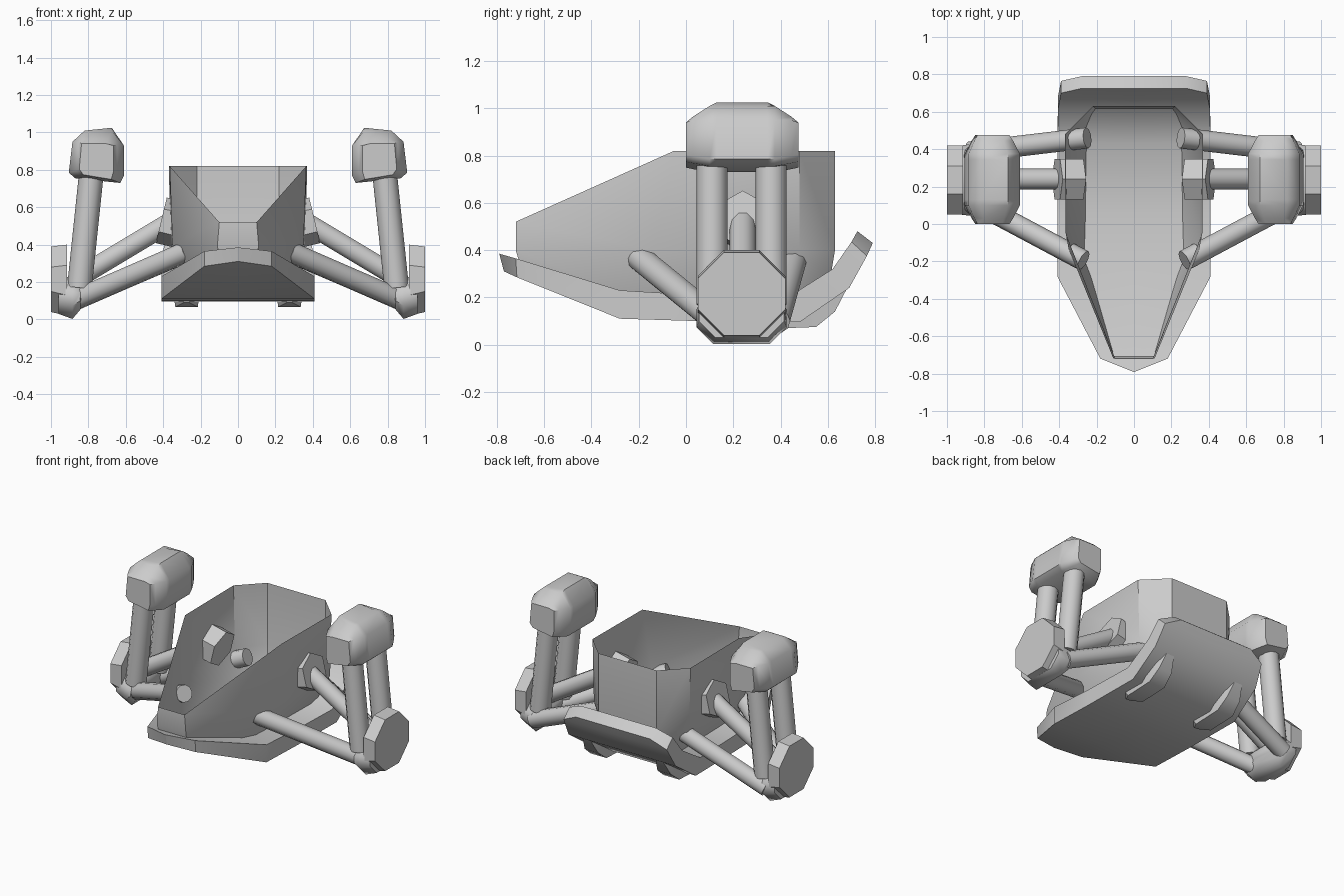
import bpy, bmesh, math
from mathutils import Vector

if "Cube" in bpy.data.objects:
    bpy.data.objects.remove(bpy.data.objects["Cube"])


def finish(name, bm, angle=40):
    """Turn a bmesh half into an object mirrored across x = 0."""
    bmesh.ops.remove_doubles(bm, verts=bm.verts, dist=0.0005)
    bmesh.ops.recalc_face_normals(bm, faces=bm.faces)
    me = bpy.data.meshes.new(name)
    bm.to_mesh(me)
    bm.free()
    ob = bpy.data.objects.new(name, me)
    bpy.context.collection.objects.link(ob)
    m = ob.modifiers.new("Mirror", 'MIRROR')
    m.use_clip = True
    m.merge_threshold = 0.001
    bpy.ops.object.select_all(action='DESELECT')
    bpy.context.view_layer.objects.active = ob
    ob.select_set(True)
    bpy.ops.object.shade_smooth_by_angle(angle=math.radians(angle))
    return ob


def loft(name, rows, closed=False, cap=False, angle=40):
    """Skin a list of equal-length point rows."""
    bm = bmesh.new()
    vs = [[bm.verts.new(p) for p in r] for r in rows]
    n = len(rows[0])
    for a, b in zip(vs, vs[1:]):
        for i in range(n if closed else n - 1):
            j = (i + 1) % n
            bm.faces.new((a[i], a[j], b[j], b[i]))
    if cap:
        bm.faces.new(vs[0])
        bm.faces.new(vs[-1])
    return finish(name, bm, angle)


def rod(name, p, q, r, sides=10, r2=None, turn=0.0):
    """Capped prism from p to q."""
    p, q = Vector(p), Vector(q)
    rot = (q - p).to_track_quat('Z', 'Y')
    rows = []
    for c, rad in ((p, r), (q, r2 or r)):
        rows.append([c + rot @ Vector((rad * math.cos(turn + 2 * math.pi * i / sides),
                                       rad * math.sin(turn + 2 * math.pi * i / sides), 0))
                     for i in range(sides)])
    return loft(name, rows, True, True, 50)


# Open tub: rim, waist and bottom rows running nose to tail
loft("hull_tub", [
    [(0, -.72, .52), (.10, -.72, .52), (.365, -.05, .82), (.37, .48, .82), (.22, .63, .82), (0, .63, .82)],
    [(0, -.72, .40), (.11, -.72, .40), (.35, -.13, .40), (.36, .48, .40), (.22, .63, .40), (0, .63, .40)],
    [(0, -.69, .30), (.10, -.69, .30), (.25, -.20, .19), (.25, .48, .19), (.20, .61, .28), (0, .61, .28)],
])

# Belly plate: stations of half width, top (y, z), bottom (y, z)
stations = [
    (.004, -.79, .385, -.77, .31), (.18, -.72, .365, -.715, .285),
    (.41, -.28, .23, -.28, .11), (.41, .05, .21, .05, .10),
    (.41, .43, .20, .48, .095), (.405, .62, .32, .69, .24),
    (.39, .70, .435, .765, .375), (.28, .725, .48, .79, .43),
]
loft("belly_plate", [[(0, yt, zt), (w, yt, zt), (w, yb, zb), (0, yb, zb)]
                     for w, yt, zt, yb, zb in stations], cap=True)

# Skids under the tail
skid = [(.27, .09, .015), (.34, .067, .06), (.55, .075, .06), (.63, .14, .05), (.70, .275, .02)]
loft("skid", [[(.275 - w, y, z), (.275 + w, y, z), (.275 + w + .01, y - .04, z + .07),
               (.275 - w - .01, y - .04, z + .07)] for y, z, w in skid], True, True)

# Linkage arms and socket
rod("front_arm", (.27, -.195, .365), (.88, .13, .10), .056)
rod("rear_arm", (.25, .46, .37), (.88, .385, .10), .056)
rod("upper_arm", (.32, .24, .545), (.87, .24, .215), .056)
rod("arm_socket", (.285, .24, .50), (.41, .24, .53), .125, 6, turn=math.pi / 2)


# Octagonal outer pad, tapering to an inner knuckle
def octagon(x, hy, z0, z1, c):
    y0, y1 = .235 - hy, .235 + hy
    return [(x, y0 + c, z0), (x, y1 - c, z0), (x, y1, z0 + c), (x, y1, z1 - c),
            (x, y1 - c, z1), (x, y0 + c, z1), (x, y0, z1 - c), (x, y0, z0 + c)]


loft("outer_pad", [octagon(.915, .185, .02, .40, .11), octagon(1.0, .185, .04, .39, .11)],
     True, True)
loft("knuckle", [octagon(.825, .165, .10, .17, .03), octagon(.845, .19, .05, .19, .05),
                 octagon(.885, .19, .003, .22, .07), octagon(.96, .18, .03, .24, .07)],
     True, True, 50)

# Twin uprights
for tag, y in (("front", .11), ("rear", .36)):
    rod(tag + "_upright", (.848, y, .17), (.782, y, .80), .066, 12)

# Top pod: front-view profile lofted along y, squeezed at both ends
profile = [(.63, .73), (.87, .755), (.905, .785), (.885, .95), (.82, 1.01),
           (.675, 1.025), (.61, .93), (.61, .77)]
rows = []
for y, s, top in ((0, .62, .94), (.03, .75, .965), (.10, 1, 1.01), (.13, 1, 1.025),
                  (.345, 1, 1.025), (.375, 1, 1.01), (.445, .75, .965), (.475, .62, .94)):
    rows.append([(.757 + (x - .757) * s, y, min(z, top) if z > .9 else z + (1 - s) * .05)
                 for x, z in profile])
loft("top_pod", rows, True, True, 50)
